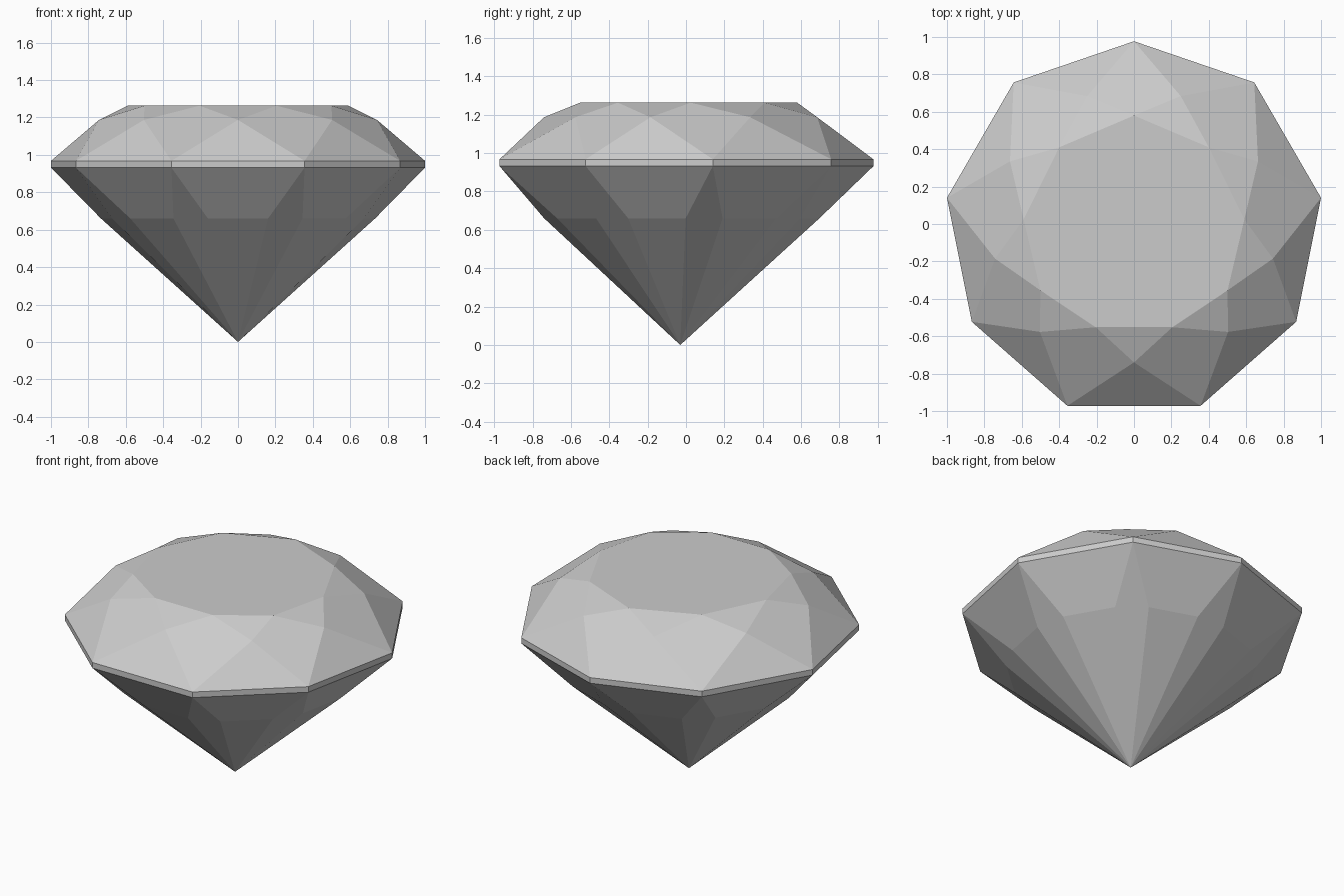
import bpy
import bmesh
from mathutils import Vector

default = bpy.data.objects.get("Cube")
if default:
    bpy.data.objects.remove(default, do_unlink=True)

# Key heights of the cut
GIRDLE_LOW, GIRDLE_TOP = 0.932, 0.968
STAR_Z, TABLE_Z, BREAK_Z = 1.187, 1.263, 0.66
N = 9

# Plan outlines, +x half from back to front
girdle_half = [(0, 0.977), (0.643, 0.757), (1.0, 0.14), (0.867, -0.523), (0.356, -0.972)]
table_half = [(0, 0.58), (0.4, 0.41), (0.59, 0.025), (0.5, -0.355), (0.205, -0.552)]
star_half = [(0.25, 0.684), (0.663, 0.335), (0.743, -0.185), (0.503, -0.577), (0, -0.74)]


def mirrored(half, skip_first):
    """Close a half outline into a nine-point ring."""
    other = half[1:] if skip_first else half[:-1]
    ring = half + [(-x, y) for x, y in reversed(other)]
    return [Vector((x, y, 0)) for x, y in ring]


def ring_verts(bm, points, z):
    return [bm.verts.new((p.x, p.y, z)) for p in points]


girdle = mirrored(girdle_half, True)
table = mirrored(table_half, True)
star = mirrored(star_half, False)
centre = Vector((0, -0.03, 0))

# Two break points under every girdle edge
breaks = []
for i in range(N):
    a, b = girdle[i], girdle[(i + 1) % N]
    breaks += [centre + (a.lerp(b, t) - centre) * 0.753 for t in (0.2, 0.8)]

bm = bmesh.new()
low = ring_verts(bm, girdle, GIRDLE_LOW)
top = ring_verts(bm, girdle, GIRDLE_TOP)
mid = ring_verts(bm, star, STAR_Z)
tab = ring_verts(bm, table, TABLE_Z)
brk = ring_verts(bm, breaks, BREAK_Z)
culet = bm.verts.new((centre.x, centre.y, 0))

bm.faces.new(tab)
for i in range(N):
    j = (i + 1) % N
    left, right = brk[2 * i], brk[2 * i + 1]
    # Crown: kite, star and girdle facets
    bm.faces.new((top[i], mid[i], tab[i], mid[i - 1]))
    bm.faces.new((tab[i], mid[i], tab[j]))
    bm.faces.new((top[i], top[j], mid[i]))
    # Girdle band
    bm.faces.new((low[i], low[j], top[j], top[i]))
    # Pavilion: upper facet, lower facet and narrow kite
    bm.faces.new((low[i], left, right, low[j]))
    bm.faces.new((left, culet, right))
    bm.faces.new((low[i], brk[2 * i - 1], culet, left))
bmesh.ops.recalc_face_normals(bm, faces=bm.faces)

mesh = bpy.data.meshes.new("cut_gem")
bm.to_mesh(mesh)
bm.free()
gem = bpy.data.objects.new("cut_gem", mesh)
bpy.context.collection.objects.link(gem)

# Plain grey stone
colour = (0.6, 0.6, 0.6, 1.0)
stone = bpy.data.materials.new("light_grey_stone")
stone.use_nodes = True
stone.diffuse_color = colour
stone.node_tree.nodes["Principled BSDF"].inputs["Base Color"].default_value = colour
mesh.materials.append(stone)
